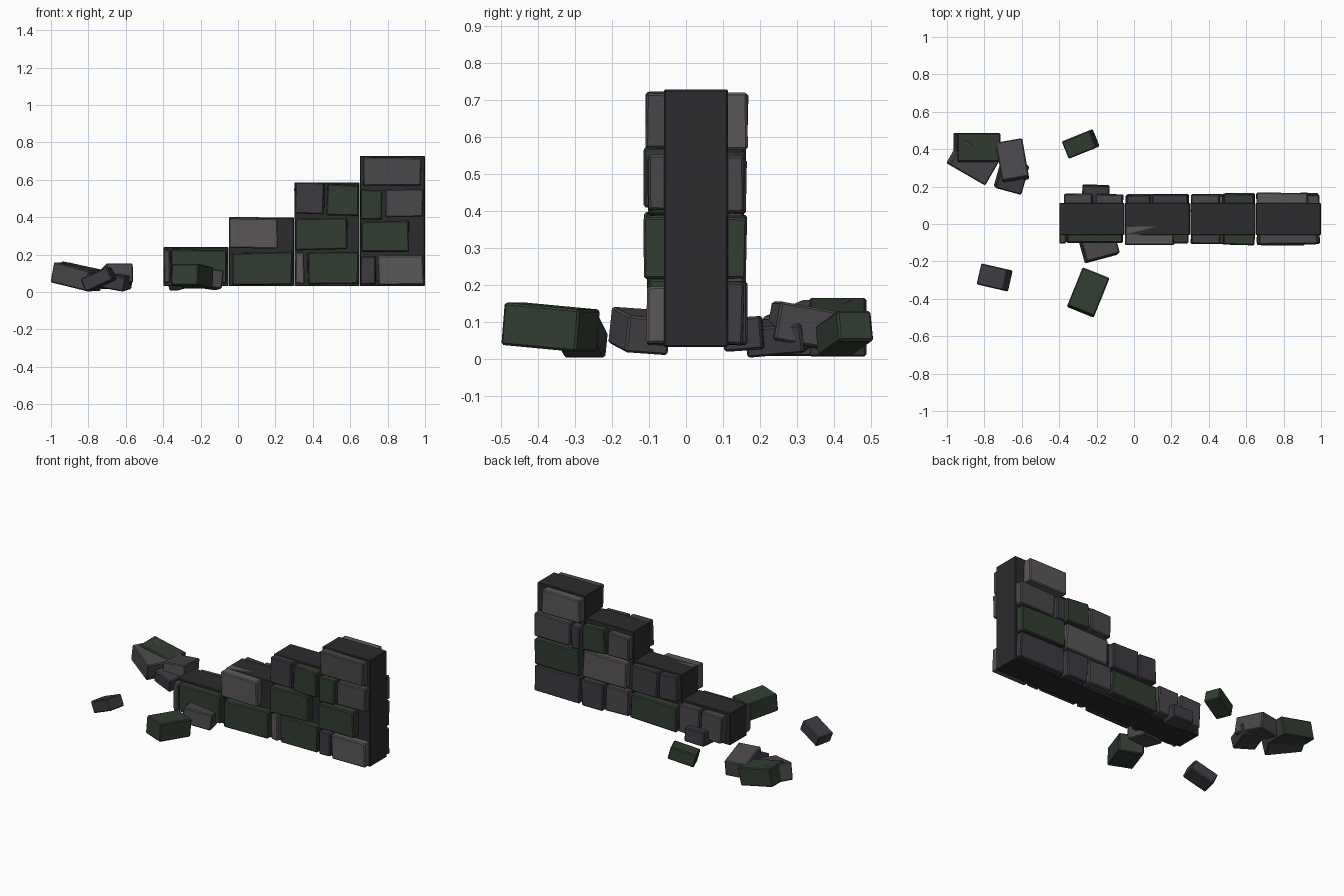
import bpy, bmesh, random
from math import radians
from mathutils import Vector, Euler

random.seed(7)


def material(name, rgb):
    m = bpy.data.materials.new(name)
    m.diffuse_color = (*rgb, 1)
    return m


MATS = {
    "core": material("mortar", (0.025, 0.025, 0.028)),
    "light": material("light_stone", (0.105, 0.095, 0.10)),
    "grey": material("grey_stone", (0.07, 0.063, 0.07)),
    "dark": material("dark_stone", (0.048, 0.044, 0.053)),
    "green": material("mossy_stone", (0.032, 0.047, 0.032)),
}


def block(name, center, size, mat, rot=(0, 0, 0), bevel=0.006, jitter=0.0):
    """Box with a small chamfer, optional irregular corners."""
    bm = bmesh.new()
    bmesh.ops.create_cube(bm, size=1)
    for v in bm.verts:
        v.co = Vector(a * b for a, b in zip(v.co, size))
        v.co += Vector((random.uniform(-jitter, jitter),
                        random.uniform(-jitter, jitter) * 0.5,
                        random.uniform(-jitter, jitter)))
    bmesh.ops.bevel(bm, geom=bm.edges[:], offset=bevel, segments=1, affect='EDGES')
    mesh = bpy.data.meshes.new(name)
    bm.to_mesh(mesh)
    bm.free()
    ob = bpy.data.objects.new(name, mesh)
    ob.location = center
    ob.rotation_euler = Euler([radians(a) for a in rot])
    mesh.materials.append(MATS[mat])
    bpy.context.collection.objects.link(ob)
    return ob


# Stepped mortar core: four columns
Y0, Y1 = -0.06, 0.113
for i, top in enumerate((0.24, 0.40, 0.587, 0.728)):
    x = -0.225 + 0.35 * i
    block(f"wall_core_{i + 1}", (x, (Y0 + Y1) / 2, (0.032 + top) / 2),
          (0.348, Y1 - Y0, top - 0.032), "core", bevel=0.004)

# Facing stones: x0, x1, z0, z1, colour
front = [
    (-0.398, -0.365, 0.05, 0.228, "grey"), (-0.355, -0.06, 0.05, 0.23, "green"),
    (-0.035, 0.29, 0.042, 0.212, "green"), (-0.045, 0.212, 0.236, 0.397, "light"),
    (0.305, 0.355, 0.045, 0.208, "light"), (0.37, 0.643, 0.045, 0.212, "green"),
    (0.305, 0.587, 0.23, 0.395, "green"), (0.303, 0.462, 0.42, 0.583, "dark"),
    (0.477, 0.643, 0.41, 0.573, "green"), (0.658, 0.738, 0.042, 0.187, "dark"),
    (0.75, 0.992, 0.04, 0.198, "light"), (0.656, 0.915, 0.218, 0.378, "green"),
    (0.656, 0.773, 0.39, 0.545, "green"), (0.786, 0.992, 0.398, 0.547, "grey"),
    (0.67, 0.978, 0.568, 0.72, "grey"),
]
back = [
    (-0.37, -0.22, 0.05, 0.225, "grey"), (-0.205, -0.06, 0.045, 0.225, "grey"),
    (-0.04, 0.288, 0.045, 0.208, "green"), (-0.042, 0.09, 0.23, 0.393, "dark"),
    (0.10, 0.29, 0.225, 0.393, "dark"), (0.31, 0.472, 0.045, 0.208, "grey"),
    (0.487, 0.643, 0.04, 0.208, "dark"), (0.33, 0.64, 0.222, 0.39, "light"),
    (0.305, 0.46, 0.41, 0.56, "grey"), (0.475, 0.64, 0.405, 0.565, "green"),
    (0.66, 0.99, 0.04, 0.207, "dark"), (0.66, 0.985, 0.22, 0.385, "green"),
    (0.658, 0.72, 0.395, 0.54, "dark"), (0.732, 0.992, 0.395, 0.547, "grey"),
    (0.655, 0.93, 0.565, 0.72, "light"),
]
for side, stones, face, sign in (("front", front, Y0, -1), ("back", back, Y1, 1)):
    for n, (x0, x1, z0, z1, col) in enumerate(stones, 1):
        out = random.uniform(0.038, 0.054)
        depth = out + 0.05
        block(f"{side}_stone_{n}",
              ((x0 + x1) / 2, face + sign * (out - depth / 2), (z0 + z1) / 2),
              (x1 - x0, depth, z1 - z0), col,
              (0, random.uniform(-1.2, 1.2), 0), jitter=0.005)

# Fallen rubble: centre, size, rotation in degrees, colour
rubble = [
    ((-0.84, 0.41, 0.085), (0.235, 0.155, 0.115), (0, 12, 0), "green"),
    ((-0.86, 0.335, 0.083), (0.225, 0.16, 0.11), (0, 12, -30), "grey"),
    ((-0.65, 0.337, 0.085), (0.145, 0.21, 0.105), (-10, 0, 10), "grey"),
    ((-0.655, 0.255, 0.06), (0.145, 0.16, 0.08), (5, 10, -15), "dark"),
    ((-0.745, -0.286, 0.068), (0.16, 0.115, 0.075), (0, -24, -13), "dark"),
    ((-0.245, -0.366, 0.085), (0.155, 0.22, 0.115), (-5, 0, -22), "green"),
    ((-0.285, 0.428, 0.068), (0.165, 0.10, 0.085), (0, -15, 22), "green"),
    ((-0.185, -0.125, 0.075), (0.185, 0.12, 0.10), (-4, 8, 15), "grey"),
    ((-0.205, 0.155, 0.067), (0.145, 0.105, 0.09), (4, 0, -2), "dark"),
]
for n, (c, s, r, col) in enumerate(rubble, 1):
    block(f"fallen_stone_{n}", c, s, col, r)
